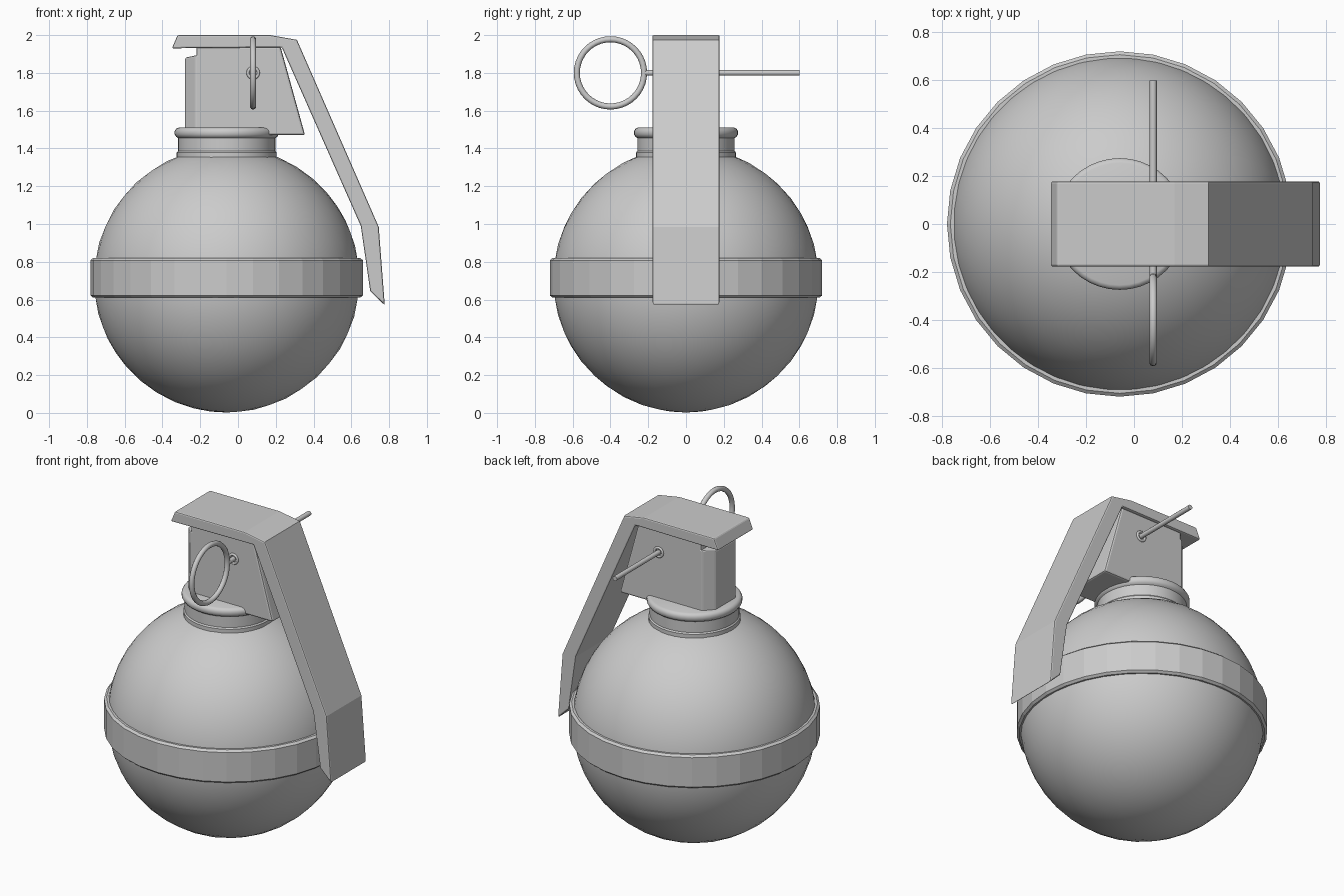
import bpy, bmesh, math
from mathutils import Vector

if "Cube" in bpy.data.objects:
    bpy.data.objects.remove(bpy.data.objects["Cube"])

CX = -0.06  # axis of the round body


def bevel(ob, width, segments=2, angle=30):
    m = ob.modifiers.new("bevel", 'BEVEL')
    m.width, m.segments = width, segments
    m.limit_method, m.angle_limit = 'ANGLE', math.radians(angle)


def from_bmesh(name, bm):
    bmesh.ops.recalc_face_normals(bm, faces=bm.faces[:])
    me = bpy.data.meshes.new(name)
    bm.to_mesh(me)
    bm.free()
    ob = bpy.data.objects.new(name, me)
    bpy.context.collection.objects.link(ob)
    return ob


def extrude_y(name, profile, half):
    """Prism from an x-z outline, symmetric in y."""
    bm = bmesh.new()
    a = [bm.verts.new((x, -half, z)) for x, z in profile]
    b = [bm.verts.new((x, half, z)) for x, z in profile]
    bm.faces.new(a)
    bm.faces.new(b[::-1])
    n = len(a)
    for i in range(n):
        j = (i + 1) % n
        bm.faces.new((a[i], a[j], b[j], b[i]))
    return from_bmesh(name, bm)


def lathe(name, profile, sides):
    """Closed solid of revolution about the body axis."""
    bm = bmesh.new()
    rings = [[bm.verts.new((CX + r * math.cos(2 * math.pi * i / sides),
                            r * math.sin(2 * math.pi * i / sides), z))
              for i in range(sides)] for r, z in profile]
    for lo, hi in zip(rings, rings[1:]):
        for i in range(sides):
            j = (i + 1) % sides
            bm.faces.new((lo[i], lo[j], hi[j], hi[i]))
    bm.faces.new(rings[0][::-1])
    bm.faces.new(rings[-1])
    return from_bmesh(name, bm)


def torus(name, loc, rot, major, minor, segs):
    bpy.ops.mesh.primitive_torus_add(location=loc, rotation=rot, major_radius=major,
                                     minor_radius=minor, major_segments=segs, minor_segments=10)
    bpy.context.object.name = name
    bpy.ops.object.shade_smooth_by_angle(angle=math.radians(50))


# Faceted round body
bpy.ops.mesh.primitive_ico_sphere_add(subdivisions=4, radius=0.703, location=(CX, 0, 0.705))
bpy.context.object.name = "body"

# Belt around the middle
lathe("belt", [(0.707, 0.61), (0.721, 0.622), (0.721, 0.808), (0.707, 0.82)], 32)

# Neck collar with lower flange and rolled upper rim
neck = lathe("neck", [(0.265, 1.34), (0.265, 1.378), (0.258, 1.386), (0.258, 1.455),
                      (0.268, 1.462), (0.275, 1.474), (0.275, 1.492),
                      (0.268, 1.504), (0.255, 1.51)], 40)
bpy.context.view_layer.objects.active = neck
neck.select_set(True)
bpy.ops.object.shade_smooth_by_angle(angle=math.radians(35))

# Fuse housing, with rear end narrowed by chamfered corners
housing = extrude_y("fuse_housing", [(-0.22, 1.47), (0.355, 1.47), (0.225, 1.94), (-0.22, 1.94)], 0.16)
bevel(housing, 0.012)
bm = bmesh.new()
bottom = [(-0.20, -0.16), (-0.225, -0.16), (-0.28, -0.10),
          (-0.28, 0.10), (-0.225, 0.16), (-0.20, 0.16)]
lo = [bm.verts.new((x, y, 1.49)) for x, y in bottom]
hi = [bm.verts.new((x, y, 1.95 + (x - 0.05) * 0.21)) for x, y in bottom]
bm.faces.new(lo)
bm.faces.new(hi)
for i in range(6):
    j = (i + 1) % 6
    bm.faces.new((lo[i], lo[j], hi[j], hi[i]))
bevel(from_bmesh("housing_back", bm), 0.008)

# Safety lever
lever = extrude_y("safety_lever", [
    (-0.35, 1.93), (-0.32, 2.0), (0.17, 2.0), (0.312, 1.975), (0.745, 0.985), (0.777, 0.57),
    (0.70, 0.645), (0.65, 0.99), (0.232, 1.935)], 0.178)
bevel(lever, 0.008, 2, 60)

# Pin through the housing
bpy.ops.mesh.primitive_cylinder_add(vertices=12, radius=0.015, depth=0.82,
                                    location=(0.08, 0.19, 1.8), rotation=(math.pi / 2, 0, 0))
bpy.context.object.name = "pin"
bpy.ops.object.shade_smooth_by_angle(angle=math.radians(50))

# Pull ring and the eyelets on both housing sides
torus("pull_ring", (0.08, -0.40, 1.8), (0, math.pi / 2, 0), 0.178, 0.016, 40)
for side, name in ((-1, "eyelet_front"), (1, "eyelet_back")):
    torus(name, (0.08, side * 0.16, 1.8), (math.pi / 2, 0, 0), 0.028, 0.008, 16)
